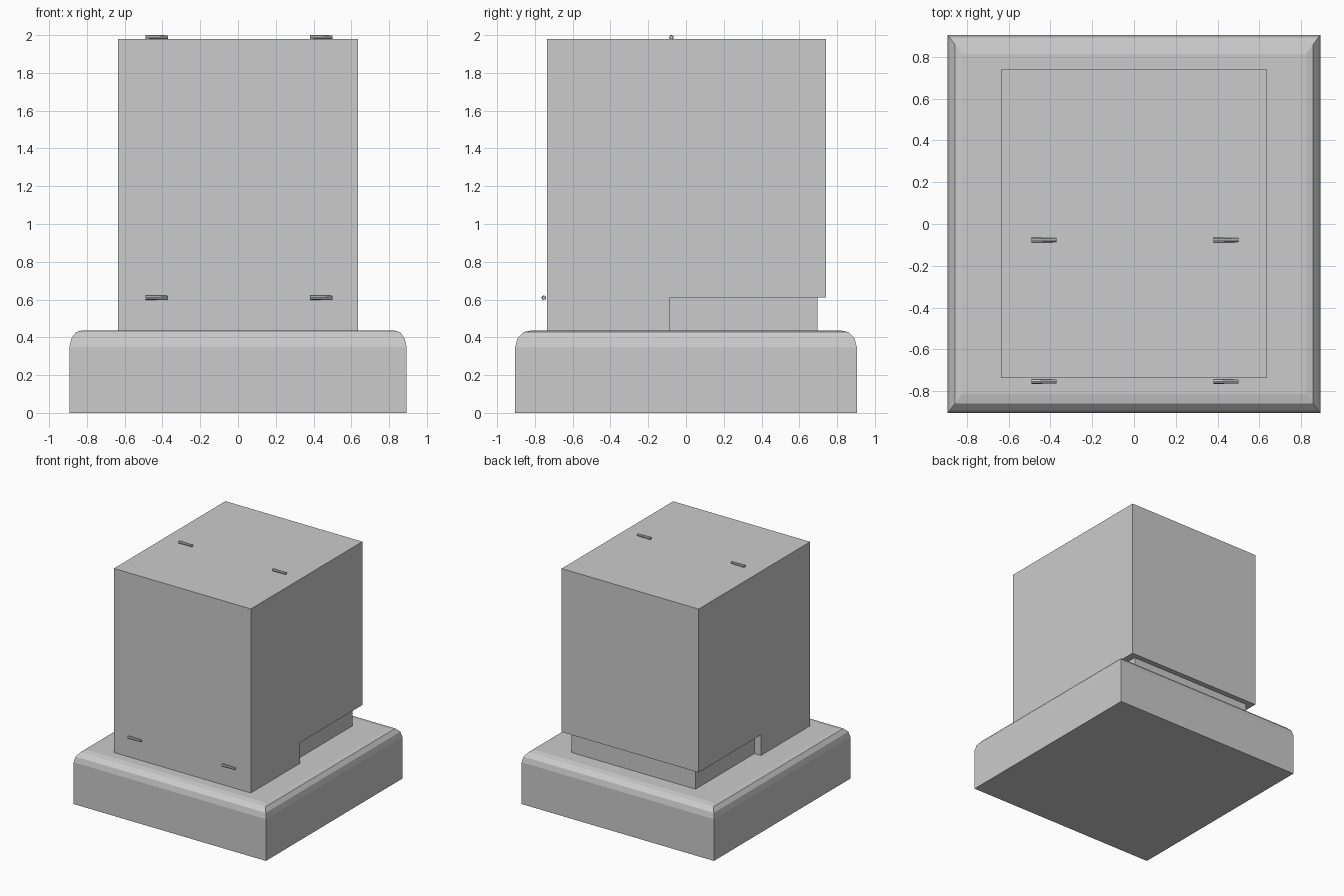
import bpy, bmesh
from math import pi
from mathutils import Matrix

if "Cube" in bpy.data.objects:
    bpy.data.objects.remove(bpy.data.objects["Cube"])


def finish(bm, name):
    bmesh.ops.recalc_face_normals(bm, faces=bm.faces)
    me = bpy.data.meshes.new(name)
    bm.to_mesh(me)
    bm.free()
    ob = bpy.data.objects.new(name, me)
    bpy.context.collection.objects.link(ob)
    return ob


def loft(name, rings):
    """Skin a stack of equal-length point rings and cap both ends."""
    bm = bmesh.new()
    loops = [[bm.verts.new(p) for p in ring] for ring in rings]
    n = len(loops[0])
    for a, b in zip(loops, loops[1:]):
        for i in range(n):
            j = (i + 1) % n
            bm.faces.new((a[i], a[j], b[j], b[i]))
    bm.faces.new(loops[0])
    bm.faces.new(loops[-1])
    return finish(bm, name)


def rectangle(hx, hy, z):
    return [(-hx, -hy, z), (hx, -hy, z), (hx, hy, z), (-hx, hy, z)]


# Plinth with rounded top edges
HX, HY = 0.892, 0.904
loft("plinth", [rectangle(HX - ix, HY - iy, z) for ix, iy, z in (
    (0, 0, 0), (0, 0, 0.35), (0.01, 0.012, 0.395),
    (0.035, 0.045, 0.428), (0.07, 0.09, 0.437))])

# Cabinet body: side profile with the rear underside cut away
side = [(-0.737, 0.436), (-0.085, 0.436), (-0.085, 0.61),
        (0.74, 0.61), (0.74, 1.98), (-0.737, 1.98)]
loft("cabinet_body", [[(x, y, z) for y, z in side] for x in (-0.635, 0.635)])

# Recessed support block below the rear overhang
loft("support_block", [[(s * 0.575, y, z) for y, z in
                        ((-0.085, 0.436), (0.695, 0.436), (0.695, 0.61), (-0.085, 0.61))]
                       for s in (-1, 1)])


# Small hinge pins, two on the front and two on the top
def pin(name, x, y, z):
    bm = bmesh.new()
    m = Matrix.Translation((x, y, z)) @ Matrix.Rotation(pi / 2, 4, 'Y')
    bmesh.ops.create_cone(bm, cap_ends=True, segments=8, radius1=0.012,
                          radius2=0.010, depth=0.12, matrix=m)
    finish(bm, name)


for label, x in (("left", -0.43), ("right", 0.44)):
    pin("front_pin_" + label, x, -0.753, 0.61)
    pin("top_pin_" + label, x, -0.077, 1.989)
